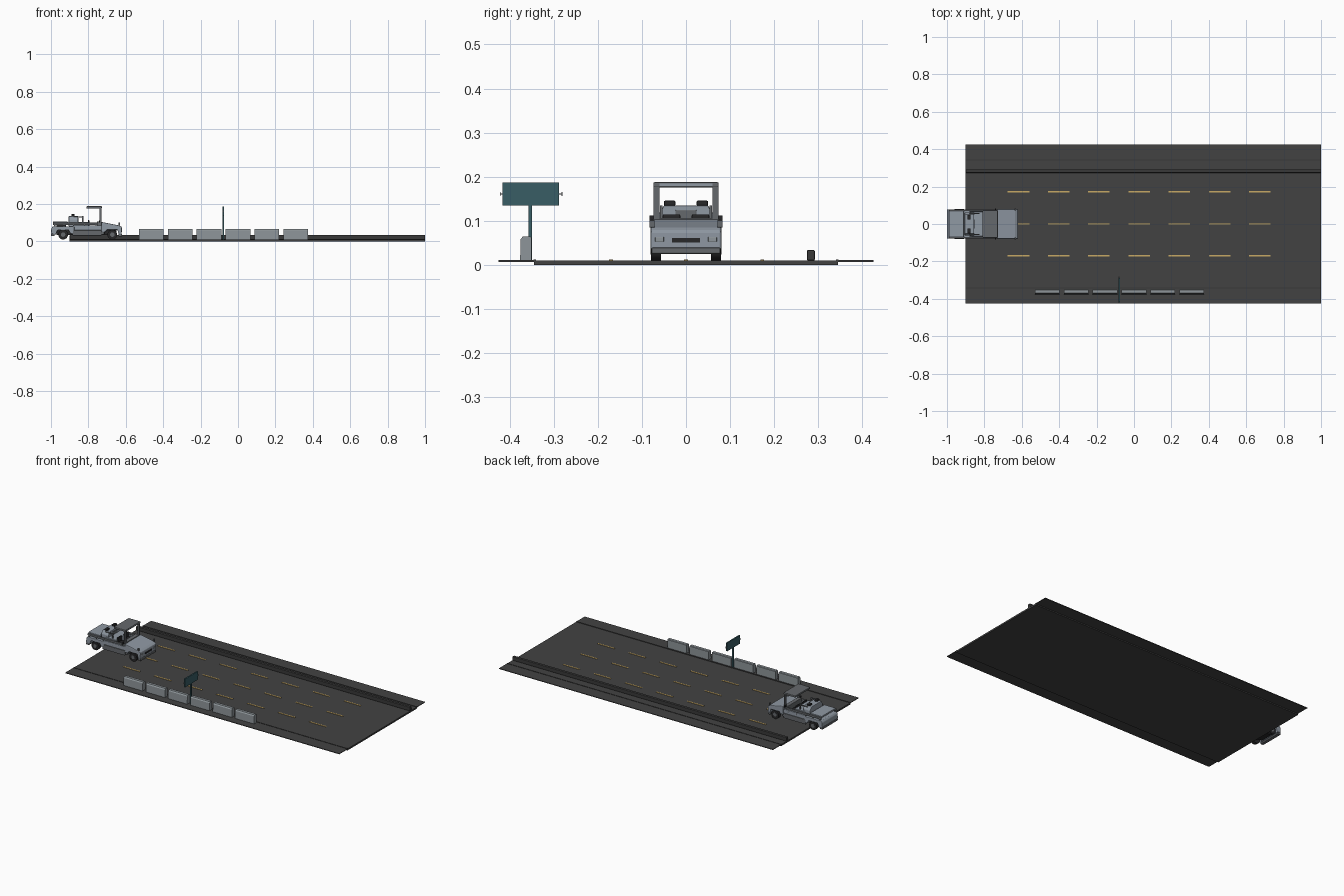
import bpy
import bmesh
from math import radians
from mathutils import Matrix

default_cube = bpy.data.objects.get("Cube")
if default_cube:
    bpy.data.objects.remove(default_cube, do_unlink=True)


def material(name, colour):
    mat = bpy.data.materials.new(name)
    mat.use_nodes = True
    rgba = (*colour, 1)
    mat.diffuse_color = rgba
    mat.node_tree.nodes["Principled BSDF"].inputs["Base Color"].default_value = rgba
    return mat


asphalt = material("asphalt", (.055, .055, .055))
rail_grey = material("dark rail grey", (.04, .04, .04))
yellow = material("lane yellow", (.58, .4, .13))
concrete = material("concrete", (.27, .3, .32))
teal = material("sign teal", (.04, .11, .13))
paint = material("truck grey", (.28, .32, .37))
canopy_grey = material("canopy grey", (.13, .14, .15))
black = material("rubber black", (.02, .02, .022))


def finish(name, bm, mat, bevel=0):
    bmesh.ops.recalc_face_normals(bm, faces=bm.faces[:])
    mesh = bpy.data.meshes.new(name)
    bm.to_mesh(mesh)
    bm.free()
    mesh.materials.append(mat)
    obj = bpy.data.objects.new(name, mesh)
    bpy.context.collection.objects.link(obj)
    if bevel:
        mod = obj.modifiers.new("soft edges", "BEVEL")
        mod.width = bevel
        mod.segments = 2
        mod.limit_method = "ANGLE"
    return obj


def prism(name, profile, start, end, mat, axis="y", bevel=0):
    """Extrude an outline: (x, z) along y, or (y, z) along x."""
    bm = bmesh.new()
    rings = []
    for t in (start, end):
        rings.append([bm.verts.new((a, t, z) if axis == "y" else (t, a, z))
                      for a, z in profile])
    first, last = rings
    bm.faces.new(first)
    bm.faces.new(last[::-1])
    for i in range(len(first)):
        j = (i + 1) % len(first)
        bm.faces.new((first[i], last[i], last[j], first[j]))
    return finish(name, bm, mat, bevel)


def box(name, x, y, z, mat, bevel=0):
    """Box from (low, high) ranges."""
    outline = [(x[0], z[0]), (x[1], z[0]), (x[1], z[1]), (x[0], z[1])]
    return prism(name, outline, y[0], y[1], mat, bevel=bevel)


def across(half):
    return (-half, half)


def around(centre, half):
    return (centre - half, centre + half)


def cylinder(name, x, y, z, radius, depth, mat, sides=20):
    """Cylinder with its axle along y."""
    bm = bmesh.new()
    bmesh.ops.create_cone(bm, cap_ends=True, segments=sides, radius1=radius,
                          radius2=radius, depth=depth,
                          matrix=Matrix.Translation((x, y, z)) @ Matrix.Rotation(radians(90), 4, "X"))
    obj = finish(name, bm, mat)
    for face in obj.data.polygons:
        face.use_smooth = len(face.vertices) == 4
    return obj


# Road, shoulders, guard rail and lane dashes
ROAD = (-.9, 1)
SURFACE = .01
box("road_slab", ROAD, across(.345), (0, SURFACE), asphalt)
for side, label in ((-1, "front"), (1, "back")):
    edges = sorted((side * .34, side * .425))
    box(label + "_shoulder", ROAD, edges, (.007, .011), asphalt)
    box(label + "_shoulder_lip", ROAD, around(side * .343, .003), (SURFACE, .013), rail_grey)
box("guard_rail", ROAD, around(.283, .009), (SURFACE, .034), rail_grey, .003)
for row, y in enumerate((-.17, 0, .173)):
    for i in range(7):
        x = -.675 + i * .215
        box(f"lane_dash_{row}_{i}", (x, x + .115), around(y, .004), (SURFACE, .0125), yellow)

# Concrete barriers with a wide foot
barrier_profile = [(-.376, SURFACE), (-.35, SURFACE), (-.35, .062), (-.353, .065),
                   (-.37, .065), (-.375, .058)]
for i in range(6):
    x = -.53 + i * .1545
    prism(f"barrier_{i}", barrier_profile, x, x + .132, concrete, "x")

# Road sign
SIGN_X = -.08
box("sign_post", around(SIGN_X, .004), around(-.353, .004), (SURFACE, .14), teal)
box("sign_board", around(SIGN_X, .004), (-.416, -.288), (.135, .187), teal)
box("sign_crossbar", around(SIGN_X, .002), (-.421, -.28), around(.161, .0015), canopy_grey)
for y in (-.421, -.281):
    box("sign_bar_end", around(SIGN_X, .002), around(y, .001), around(.161, .005), canopy_grey)

# Truck chassis and wheels
box("chassis", (-.97, -.65), across(.05), (.035, .06), black)
box("cabin_floor", (-.885, -.715), across(.072), (.035, .07), canopy_grey, .004)
for x, end in ((-.935, "rear"), (-.672, "front")):
    box(end + "_axle", around(x, .005), across(.065), around(.036, .005), black)
    for side in (-1, 1):
        cylinder(end + "_wheel", x, side * .068, .036, .026, .022, black)
        cylinder(end + "_hub", x, side * .078, .036, .012, .004, canopy_grey, 12)

# Bonnet with arches cut over the front wheels
bonnet_profile = [(-.73, .05), (-.71, .05), (-.7, .062), (-.645, .062), (-.636, .035),
                  (-.622, .035), (-.621, .077), (-.635, .085), (-.73, .104)]
prism("bonnet", bonnet_profile, -.08, .08, paint, bevel=.004)
box("front_bumper", (-.64, -.62), across(.078), (.025, .04), canopy_grey, .003)
box("grille", (-.63, -.619), across(.032), (.051, .061), black)
for side in (-1, 1):
    box("headlamp", (-.63, -.619), around(side * .06, .01), around(.058, .006), concrete, .002)
    box("side_skirt", (-.885, -.73), around(side * .073, .005), (.03, .06), canopy_grey, .002)
    box("side_door", (-.88, -.73), around(side * .072, .004), (.06, .085), paint, .002)

# Rear body with raised side rails
rear_profile = [(-1, .042), (-.975, .035), (-.965, .06), (-.905, .06), (-.895, .04),
                (-.875, .04), (-.875, .08), (-.99, .08), (-.998, .07)]
prism("rear_body", rear_profile, -.078, .078, paint, bevel=.003)
box("rear_deck", (-.99, -.91), across(.07), (.095, .106), paint, .002)
box("rear_deck_core", (-.97, -.92), across(.05), (.08, .095), black)
box("rear_bumper", (-1, -.98), across(.076), (.028, .041), canopy_grey, .002)
for side in (-1, 1):
    box("upper_rail", (-.99, -.75), around(side * .073, .004), (.088, .1), canopy_grey, .002)
    for x in (-.98, -.93, -.88, -.82, -.76):
        box("rail_stanchion", around(x, .003), around(side * .073, .003), (.07, .09), canopy_grey)
    box("front_mirror", around(-.635, .004), around(side * .077, .006), (.085, .102), canopy_grey, .002)
    box("mirror_arm", around(-.74, .003), around(side * .075, .008), (.1, .112), black)

# Engine housing behind the open cab
housing = [(-.062, .08), (.062, .08), (.062, .115), (.05, .135), (-.05, .135), (-.062, .115)]
prism("engine_housing", housing, -.905, -.855, paint, "x", .003)
box("housing_vent", (-.86, -.852), across(.024), (.105, .125), canopy_grey, .002)
box("housing_band", (-.86, -.853), across(.055), (.086, .094), black)
box("cargo_cover", (-.87, -.8), across(.066), (.07, .104), paint, .002)
for side in (-1, 1):
    box("air_intake", around(-.882, .009), around(side * .037, .013), (.134, .146), black, .003)
    box("housing_strut", around(-.83, .003), around(side * .056, .003), (.1, .135), canopy_grey)
    box("strut_brace", (-.88, -.827), around(side * .056, .003), (.128, .134), canopy_grey)

# Cab seats, controls and open canopy
box("dashboard", (-.755, -.73), across(.066), (.07, .107), canopy_grey, .002)
for side in (-1, 1):
    box("seat_base", (-.8, -.765), around(side * .033, .022), (.07, .085), black, .003)
    box("seat_back", (-.803, -.795), around(side * .033, .02), (.08, .115), black, .003)
    box("canopy_post", (-.74, -.73), around(side * .067, .007), (.1, .18), canopy_grey, .001)
box("canopy_roof", (-.81, -.728), across(.074), (.176, .188), canopy_grey, .003)
box("canopy_trim", (-.729, -.726), across(.06), (.179, .185), paint)
